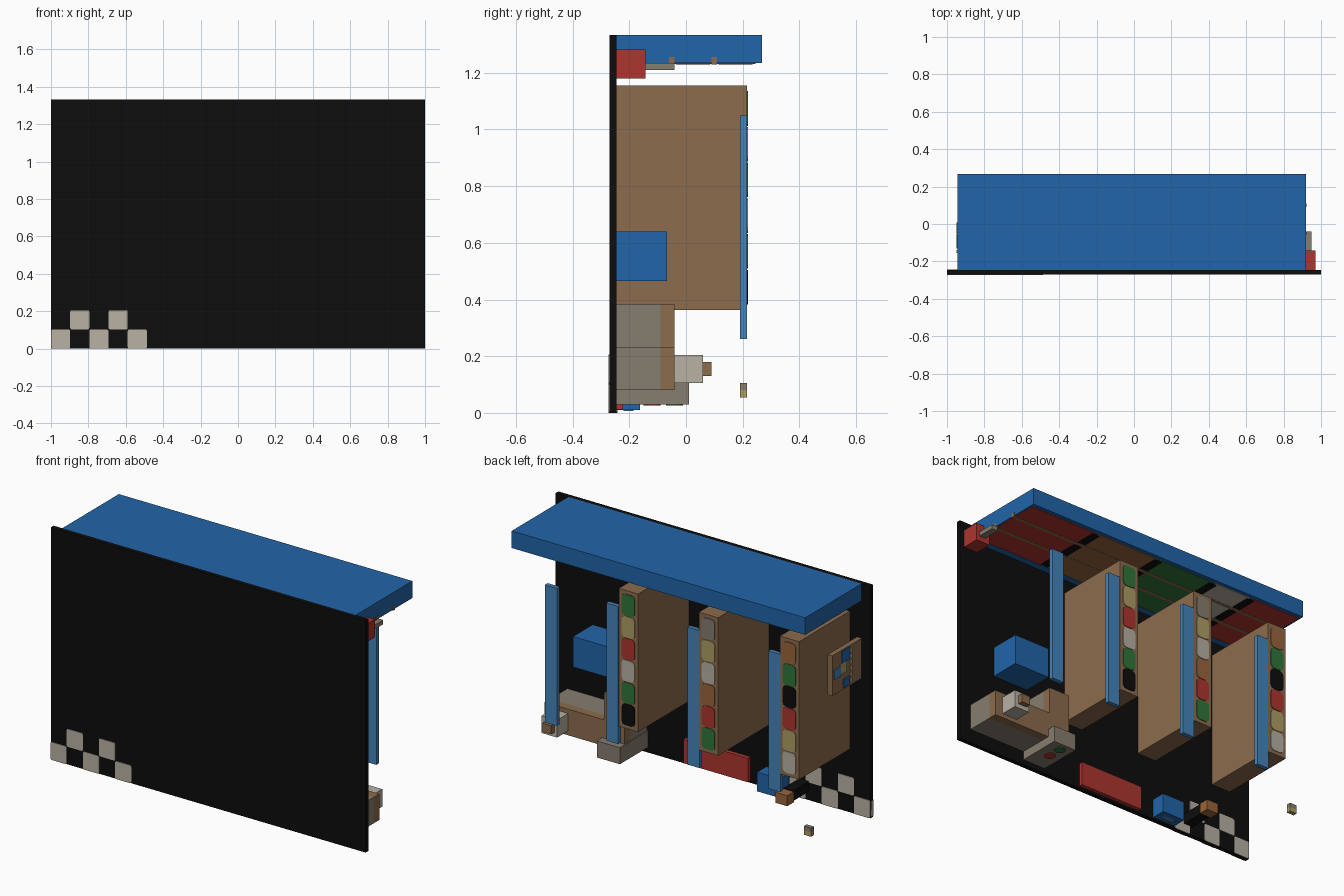
import bpy, bmesh

cube = bpy.data.objects.get("Cube")
if cube:
    bpy.data.objects.remove(cube, do_unlink=True)


def material(name, rgb):
    m = bpy.data.materials.new(name)
    m.use_nodes = True
    m.diffuse_color = (*rgb, 1)
    m.node_tree.nodes["Principled BSDF"].inputs["Base Color"].default_value = (*rgb, 1)
    return m


MATS = {
    "black": material("black", (.004, .004, .004)),
    "blue": material("blue", (.016, .13, .4)),
    "light_blue": material("light blue", (.06, .23, .5)),
    "brown": material("brown", (.26, .15, .075)),
    "red": material("red", (.42, .035, .028)),
    "cream": material("cream", (.48, .44, .37)),
    "grey": material("grey", (.24, .205, .16)),
    "green": material("green", (.03, .18, .04)),
    "yellow": material("yellow", (.42, .34, .13)),
    "orange": material("orange", (.32, .13, .045)),
}


def finish(name, bm, color):
    mesh = bpy.data.meshes.new(name)
    bm.to_mesh(mesh)
    bm.free()
    ob = bpy.data.objects.new(name, mesh)
    bpy.context.scene.collection.objects.link(ob)
    mesh.materials.append(MATS[color])
    return ob


def box(name, color, x, y, z, chamfer=0):
    """Box from (min, max) pairs; chamfer cuts the four edges along y."""
    bm = bmesh.new()
    bmesh.ops.create_cube(bm, size=1)
    for v in bm.verts:
        for i, (a, b) in enumerate((x, y, z)):
            v.co[i] = b if v.co[i] > 0 else a
    if chamfer:
        edges = [e for e in bm.edges
                 if abs(e.verts[0].co.y - e.verts[1].co.y) > 1e-5]
        bmesh.ops.bevel(bm, geom=edges, offset=chamfer, segments=2,
                        profile=.5, affect='EDGES')
    return finish(name, bm, color)


def disc(name, color, center, radius, depth):
    bm = bmesh.new()
    bmesh.ops.create_cone(bm, cap_ends=True, segments=16,
                          radius1=radius, radius2=radius, depth=depth)
    bmesh.ops.translate(bm, vec=center, verts=bm.verts)
    return finish(name, bm, color)


FLOOR = -.245

# Base panel and entrance tiles
box("base_panel", "black", (-1, 1), (-.27, FLOOR), (0, 1.333))
tile = .1026
for i in range(5):
    row = i % 2
    x0 = -1 + i * tile
    box(f"entrance_tile_{i}", "cream", (x0, x0 + tile), (-.273, FLOOR + .003),
        (row * tile, (row + 1) * tile), .008)

# Back wall with stocked shelves on its underside
box("back_wall", "blue", (-.945, .92), (FLOOR, .268), (1.235, 1.333))
limits = [.92, .46, .03, -.35, -.61, -.945]
rows = [(-.2, -.055), (-.045, .095), (.105, .245)]
for i, color in enumerate(["red", "orange", "green", "cream", "red"]):
    for j, row in enumerate(rows):
        box(f"wall_goods_{i}_{j}", color, (limits[i + 1] + .01, limits[i] - .01),
            row, (1.231, 1.24))
        if i:
            box(f"wall_divider_{i}_{j}", "black",
                (limits[i] - .025, limits[i] + .025),
                (row[0] + .01, row[1] - .01), (1.229, 1.24))
for j, y in enumerate((-.05, .1)):
    box(f"wall_shelf_{j}", "brown", (-.94, .922), (y - .01, y + .01), (1.23, 1.255))

# Aisles with a row of goods on the outer face
stock = [
    (.154, ["green", "yellow", "red", "cream", "green", "black"]),
    (-.355, ["grey", "yellow", "cream", "orange", "red", "green"]),
    (-.869, ["orange", "green", "black", "red", "yellow", "cream"]),
]
for n, (x0, colors) in enumerate(stock):
    box(f"aisle_{n}", "brown", (x0, x0 + .122), (FLOOR, .215), (.363, 1.155))
    for i, color in enumerate(colors):
        top = 1.135 - i * .126
        box(f"aisle_{n}_goods_{i}", color, (x0 + .019, x0 + .103),
            (.21, .219), (top - .122, top), .022)

# Hanging light strips
for n, x0 in enumerate((.67, .28, -.235, -.75)):
    box(f"light_strip_{n}", "light_blue", (x0, x0 + .076), (.19, .215), (.26, 1.05))

# Wall extinguisher with nozzle
box("extinguisher", "red", (.88, .97), (FLOOR, -.143), (1.18, 1.283))
box("extinguisher_nozzle", "grey", (.91, .95), (-.143, -.04), (1.21, 1.235))

# Storage chest
box("storage_chest", "blue", (.535, .765), (FLOOR, -.067), (.465, .64))

# L-shaped counter: grey body, brown worktop
for name, color, y in (("body", "grey", (FLOOR, -.09)), ("worktop", "brown", (-.09, -.04))):
    box(f"counter_{name}", color, (.418, .926), y, (.08, .23))
    box(f"counter_arm_{name}", color, (.418, .55), y, (.23, .385))

# Register and its brown drawer
box("register", "cream", (.777, .875), (-.04, .06), (.105, .205))
box("register_drawer", "brown", (.795, .85), (.06, .09), (.13, .18))

# Machine in front of the counter, with two buttons
box("machine", "grey", (.413, .56), (FLOOR, .01), (.03, .125))
disc("red_button", "red", (.48, -.12, .03), .03, .008)
disc("green_button", "green", (.48, -.04, .03), .03, .008)

# Door mat, cooler and stand near the entrance
box("door_mat", "red", (-.237, .172), (FLOOR, -.222), (.012, .15))
box("cooler", "blue", (-.483, -.338), (FLOOR, -.162), (.01, .12))
box("cooler_label", "light_blue", (-.45, -.37), (-.22, -.185), (.006, .012))
box("stand_post", "black", (-.61, -.55), (FLOOR, -.1), (.05, .11))
box("stand_head", "orange", (-.615, -.54), (-.1, -.04), (.045, .105))

# Small floating lamp
box("lamp_bulb", "yellow", (-.945, -.9), (.19, .215), (.055, .08))
box("lamp_cap", "grey", (-.945, -.9), (.19, .215), (.08, .105))

# Notice board with pinned cards
box("notice_board", "brown", (-.945, -.915), (FLOOR, .022), (.79, 1.02))
cards = [
    ("blue", -.095, .98, .035), ("light_blue", -.02, .905, .028),
    ("yellow", -.075, .915, .03), ("blue", -.1, .825, .025),
]
for i, (color, y, z, r) in enumerate(cards):
    box(f"card_{i}", color, (-.95, -.944), (y - r, y + r), (z - r, z + r))
for i in range(6):
    z = .81 + i * .034
    box(f"card_strip_{i}", "cream", (-.95, -.944), (-.155, -.138), (z, z + .02))
